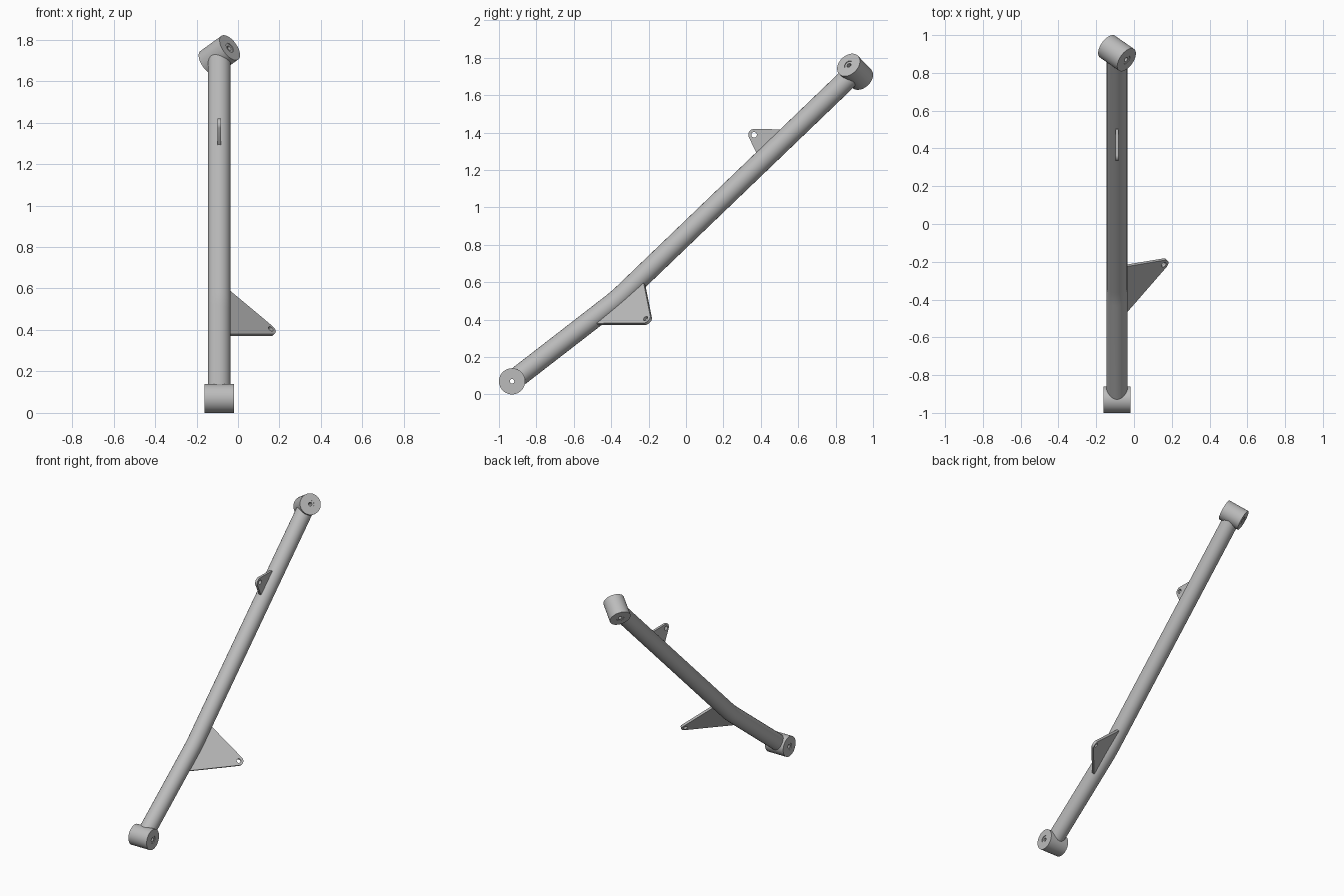
import bpy
import bmesh
import math
from mathutils import Vector, Matrix

if "Cube" in bpy.data.objects:
    bpy.data.objects.remove(bpy.data.objects["Cube"])

steel = bpy.data.materials.new("grey_steel")
steel.use_nodes = True
GREY = (0.5, 0.5, 0.5, 1)
steel.diffuse_color = GREY
steel.node_tree.nodes["Principled BSDF"].inputs["Base Color"].default_value = GREY

TUBE_R = 0.055
BUSH_R = 0.07
BUSH_HALF = 0.0715
LOW = Vector((-0.09, -0.93, 0.07))
BEND = Vector((-0.09, -0.364, 0.508))
TOP = Vector((-0.09, 0.904, 1.725))
low_dir = (BEND - LOW).normalized()
top_dir = (TOP - BEND).normalized()


def finish(obj):
    """Turn an object into a smooth-shaded mesh with sharp edges kept."""
    bpy.context.collection.objects.link(obj)
    obj.data.materials.append(steel)
    bpy.ops.object.select_all(action='DESELECT')
    obj.select_set(True)
    bpy.context.view_layer.objects.active = obj
    if obj.type == 'CURVE':
        bpy.ops.object.convert(target='MESH')
    bpy.ops.object.shade_smooth_by_angle(angle=math.radians(30))


def poly(curve, points, cyclic=False):
    spline = curve.splines.new('POLY')
    spline.points.add(len(points) - 1)
    for sp, p in zip(spline.points, points):
        sp.co = (p[0], p[1], p[2] if len(p) > 2 else 0, 1)
    spline.use_cyclic_u = cyclic


def tube(name):
    """Round tube with a softened bend between the two bushings."""
    start, end = BEND - low_dir * 0.05, BEND + top_dir * 0.05
    path = [LOW + low_dir * 0.038]
    for i in range(7):
        t = i / 6
        path.append(start.lerp(BEND, t).lerp(BEND.lerp(end, t), t))
    path.append(TOP - top_dir * 0.038)
    curve = bpy.data.curves.new(name, 'CURVE')
    curve.dimensions = '3D'
    curve.bevel_depth = TUBE_R
    curve.bevel_resolution = 10
    curve.use_fill_caps = True
    poly(curve, path)
    finish(bpy.data.objects.new(name, curve))


def bushing(name, centre, axis, sides=48):
    """Lathed sleeve with recessed inner collar and a through bore."""
    h = BUSH_HALF
    profile = [(0.012, h - 0.004), (0.025, h - 0.004), (0.025, h), (BUSH_R, h)]
    profile += [(r, -z) for r, z in reversed(profile)]
    bm = bmesh.new()
    rings = []
    for i in range(sides):
        a = 2 * math.pi * i / sides
        rings.append([bm.verts.new((r * math.cos(a), r * math.sin(a), z)) for r, z in profile])
    n = len(profile)
    for i in range(sides):
        p, q = rings[i], rings[(i + 1) % sides]
        for j in range(n):
            k = (j + 1) % n
            bm.faces.new((p[j], q[j], q[k], p[k]))
    bmesh.ops.recalc_face_normals(bm, faces=bm.faces)
    mesh = bpy.data.meshes.new(name)
    bm.to_mesh(mesh)
    bm.free()
    obj = bpy.data.objects.new(name, mesh)
    obj.matrix_world = Matrix.Translation(centre) @ axis.to_track_quat('Z', 'Y').to_matrix().to_4x4()
    finish(obj)


def tab(name, a, b, hole, radius, hole_r, thick=0.017, embed=0.03):
    """Flat triangular tab: edge a-b on the tube, rounded drilled tip at hole."""
    a, b, hole = Vector(a), Vector(b), Vector(hole)
    u = (a - b).normalized()
    v = (hole - b) - u * (hole - b).dot(u)
    v.normalize()
    w = u.cross(v)
    length = (a - b).length
    cx, cy = (hole - b).dot(u), (hole - b).dot(v)

    def tangent(px, side):
        dx, dy = px - cx, -cy
        return math.atan2(dy, dx) + side * math.acos(radius / math.hypot(dx, dy))

    def arc(r, t0, t1, count):
        return [(cx + r * math.cos(t0 + (t1 - t0) * i / count),
                 cy + r * math.sin(t0 + (t1 - t0) * i / count)) for i in range(count + 1)]

    outline = [(0, 0), (0, -embed), (length, -embed), (length, 0)]
    outline += arc(radius, tangent(length, 1), tangent(0, -1) + 2 * math.pi, 16)
    curve = bpy.data.curves.new(name, 'CURVE')
    curve.dimensions = '2D'
    curve.fill_mode = 'BOTH'
    curve.extrude = thick / 2
    poly(curve, outline, True)
    poly(curve, arc(hole_r, 0, 2 * math.pi, 24)[:-1], True)
    obj = bpy.data.objects.new(name, curve)
    obj.matrix_world = Matrix.Translation(b) @ Matrix((u, v, w)).transposed().to_4x4()
    finish(obj)


# Main tube
tube("main_tube")

# End bushings: the upper one is turned 45 degrees about the tube
side = Vector((1, 0, 0))
bushing("lower_bushing", LOW, side)
bushing("upper_bushing", TOP, (side + side.cross(top_dir)).normalized())

# Mounting tabs
tab("lower_tab", (-0.05, -0.222, 0.59), (-0.05, -0.473, 0.375), (0.153, -0.212, 0.4), 0.03, 0.014)
tab("upper_tab", (-0.09, 0.5, 1.417), (-0.09, 0.375, 1.294), (-0.09, 0.364, 1.388), 0.031, 0.015)
